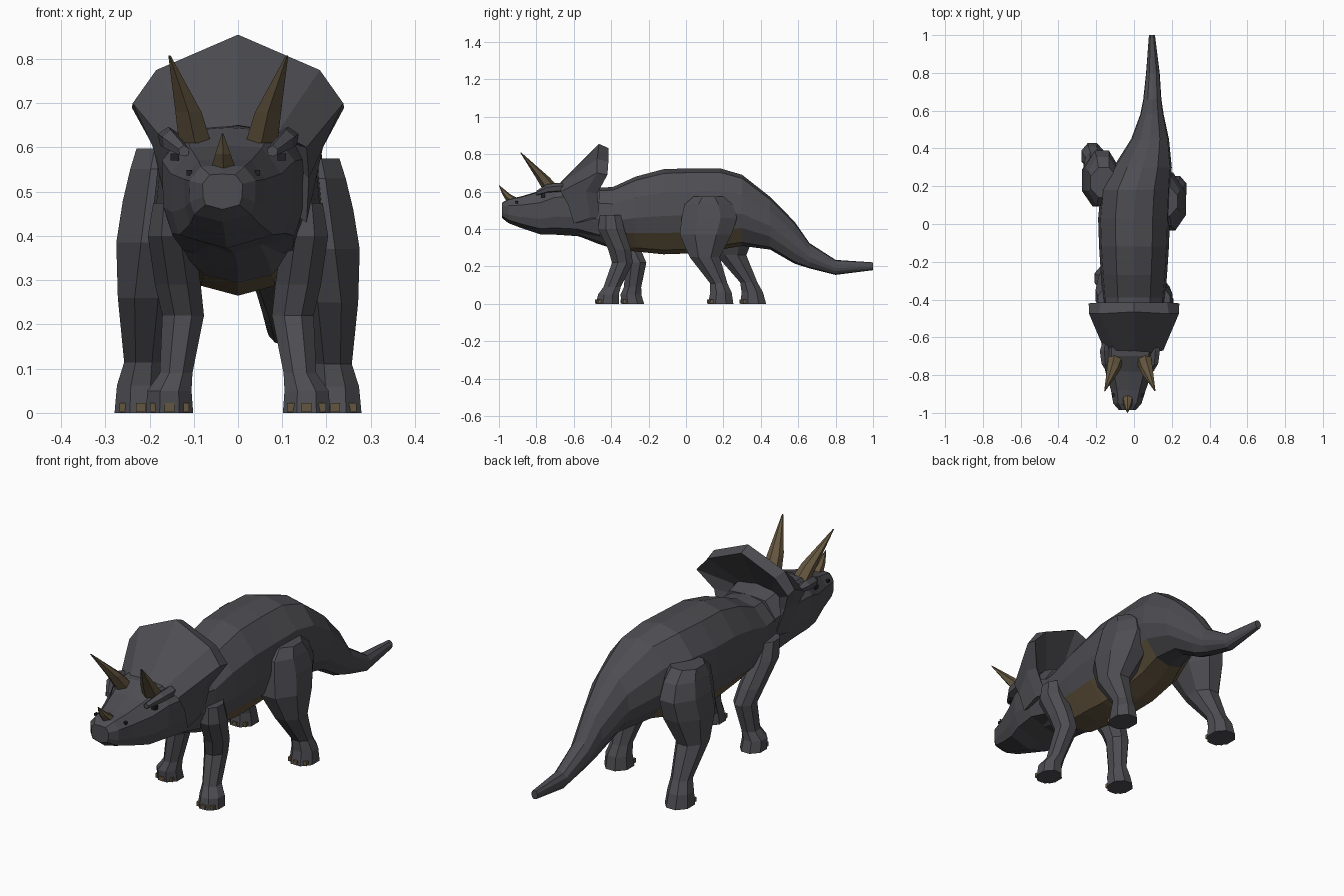
import bpy, bmesh, math
from mathutils import Vector

if "Cube" in bpy.data.objects:
    bpy.data.objects.remove(bpy.data.objects["Cube"])


def material(name, rgb):
    m = bpy.data.materials.new(name)
    m.diffuse_color = (*rgb, 1)
    m.use_nodes = True
    m.node_tree.nodes["Principled BSDF"].inputs["Base Color"].default_value = m.diffuse_color
    return m


HIDE = material("dark_hide", (0.075, 0.075, 0.085))
HORN = material("horn_brown", (0.125, 0.092, 0.05))
BLACK = material("eye_black", (0.015, 0.015, 0.017))


def loft(name, rings, mats=(HIDE,), pick=None):
    """Skin a list of equal closed rings and cap both ends."""
    bm = bmesh.new()
    vs = [[bm.verts.new(p) for p in r] for r in rings]
    n = len(vs[0])
    for a, b in zip(vs, vs[1:]):
        for i in range(n):
            j = (i + 1) % n
            f = bm.faces.new((a[i], a[j], b[j], b[i]))
            if pick and pick(f.calc_center_median(), i):
                f.material_index = 1
    bm.faces.new(vs[0])
    bm.faces.new(vs[-1])
    bmesh.ops.recalc_face_normals(bm, faces=bm.faces)
    me = bpy.data.meshes.new(name)
    bm.to_mesh(me)
    bm.free()
    for m in mats:
        me.materials.append(m)
    ob = bpy.data.objects.new(name, me)
    bpy.context.collection.objects.link(ob)
    return ob


def section(profile, y, xc, w, top, bot):
    """Vertical cross-section from a unit half profile running top to bottom."""
    full = profile + [(-x, z) for x, z in profile[-2:0:-1]]
    mid, h = (top + bot) / 2, (top - bot) / 2
    return [(xc + x * w, y, mid + z * h) for x, z in full]


def column(name, stations, sides, mat=HIDE):
    """Horizontal polygons (x, y, z, rx, ry) joined into a limb or spike."""
    rings = []
    for x, y, z, rx, ry in stations:
        ang = [(i + 0.5) * math.tau / sides for i in range(sides)]
        rings.append([(x + rx * math.cos(a), y + ry * math.sin(a), z) for a in ang])
    return loft(name, rings, (mat,))


def block(name, c, size, mat):
    c, s = Vector(c), Vector(size) / 2
    sq = [(-1, -1), (1, -1), (1, 1), (-1, 1)]
    return loft(name, [[c + Vector((x * s.x, y * s.y, z * s.z)) for x, y in sq]
                       for z in (-1, 1)], (mat,))


# Torso and tail with a tan belly
trunk = [(0, 1), (.52, .9), (.93, .45), (1, -.1), (.86, -.5), (.46, -.9), (0, -1)]
body = [(-.62, -.01, .12, .60, .38), (-.48, 0, .15, .62, .325), (-.39, 0, .165, .625, .295),
        (-.27, 0, .175, .68, .28), (-.12, 0, .185, .72, .265), (.03, 0, .19, .725, .27),
        (.18, .01, .185, .725, .29), (.30, .045, .155, .69, .31), (.45, .085, .1, .572, .29),
        (.58, .095, .062, .44, .215), (.66, .097, .048, .325, .19),
        (.80, .1, .036, .235, .155), (1.0, .095, .016, .222, .18)]
loft("body_and_tail", [section(trunk, *s) for s in body], (HIDE, HORN),
     lambda c, i: 4 <= i <= 7 and -.36 < c.y < .3)

# Head, turned slightly to one side
skull = [(0, 1), (.65, .95), (1, .45), (.98, -.3), (.85, -.74), (0, -1)]
head = [(-.985, -.035, .045, .54, .46), (-.95, -.035, .075, .56, .432),
        (-.88, -.03, .092, .575, .405), (-.78, -.027, .125, .605, .372),
        (-.70, -.022, .15, .645, .37), (-.58, -.01, .162, .655, .362),
        (-.46, 0, .145, .62, .33)]
loft("head", [section(skull, *s) for s in head])

# Neck frill: a flared plate swept from cheek to cheek
front = [(.155, -.60, .43), (.16, -.63, .53), (.155, -.67, .60), (.09, -.68, .635), (0, -.67, .65)]
rim = [(.16, -.51, .46), (.192, -.535, .60), (.238, -.475, .70), (.185, -.475, .775),
       (0, -.465, .855)]
edge = [(.145, -.46, .46), (.185, -.475, .59), (.24, -.42, .69), (.175, -.415, .76),
        (0, -.415, .833)]
inner = [(.10, -.52, .47), (.12, -.52, .57), (.12, -.53, .61), (.08, -.53, .63), (0, -.53, .645)]
ribs = [list(r) for r in zip(front, rim, edge, inner)]
ribs += [[(-x, y, z) for x, y, z in r] for r in ribs[-2::-1]]
loft("frill", ribs)

# Horns
column("nose_horn", [(-.033, -.915, .55, .033, .045), (-.034, -.96, .585, .02, .022),
                     (-.035, -.998, .632, .002, .002)], 6, HORN)
for s, side in ((1, "right"), (-1, "left")):
    cx = -.022
    column(side + "_brow_horn", [(cx + s * .075, -.715, .61, .042, .05),
                                 (cx + s * .09, -.77, .68, .034, .036),
                                 (cx + s * .133, -.883, .808, .003, .003)], 6, HORN)

    # Brow ridge, eye and nostril
    diamond = [(0, 1), (1, .3), (.8, -.8), (0, -1)]
    loft(side + "_brow_ridge",
         [section(diamond, -.80, cx + s * .10, .012, .605, .58),
          section(diamond, -.74, cx + s * .13, .02, .64, .595),
          section(diamond, -.67, cx + s * .135, .024, .647, .60),
          section(diamond, -.62, cx + s * .13, .012, .63, .61)])
    block(side + "_eye", (cx + s * .121, -.765, .578), (.02, .022, .016), BLACK)
    block(side + "_nostril", (-.033 + s * .077, -.905, .543), (.012, .014, .012), BLACK)

    # Legs: the left pair stands further back in the stride
    back = s < 0
    hind = [(.16, .12, .575, .075, .085), (.165, .12, .53, .085, .14),
            (.17, .125, .46, .098, .16), (.18, .105, .37, .103, .15),
            (.207, .10, .25, .07, .087), (.213, .175, .11, .048, .05),
            (.22, .187, .06, .058, .062), (.22, .185, 0, .064, .074)]
    fore = [(.15, -.405, .475, .045, .06), (.152, -.40, .40, .056, .076),
            (.136, -.355, .29, .056, .066), (.124, -.34, .22, .051, .06),
            (.14, -.395, .09, .04, .05), (.155, -.415, .05, .054, .06),
            (.155, -.42, 0, .058, .066)]
    for kind, leg, top, shift in (("hind", hind, .575, (.10, .075)),
                                  ("front", fore, .475, (.0, .135))):
        pose = []
        for x, y, z, rx, ry in leg:
            dy = shift[0] + shift[1] * (1 - z / top) if back else 0
            lift = 1.04 if back and kind == "hind" else 1
            pose.append((s * x, y + dy, z * lift, rx, ry))
        column(f"{side}_{kind}_leg", pose, 8)

        # Toenails around the front of the foot
        x, y, z, rx, ry = pose[-1]
        for k in (-1, 0, 1):
            a = -math.pi / 2 + k * .75
            block(f"{side}_{kind}_toenail",
                  (x + rx * .84 * math.cos(a), y + ry * .86 * math.sin(a), .012),
                  (.022, .018, .02), HORN)
